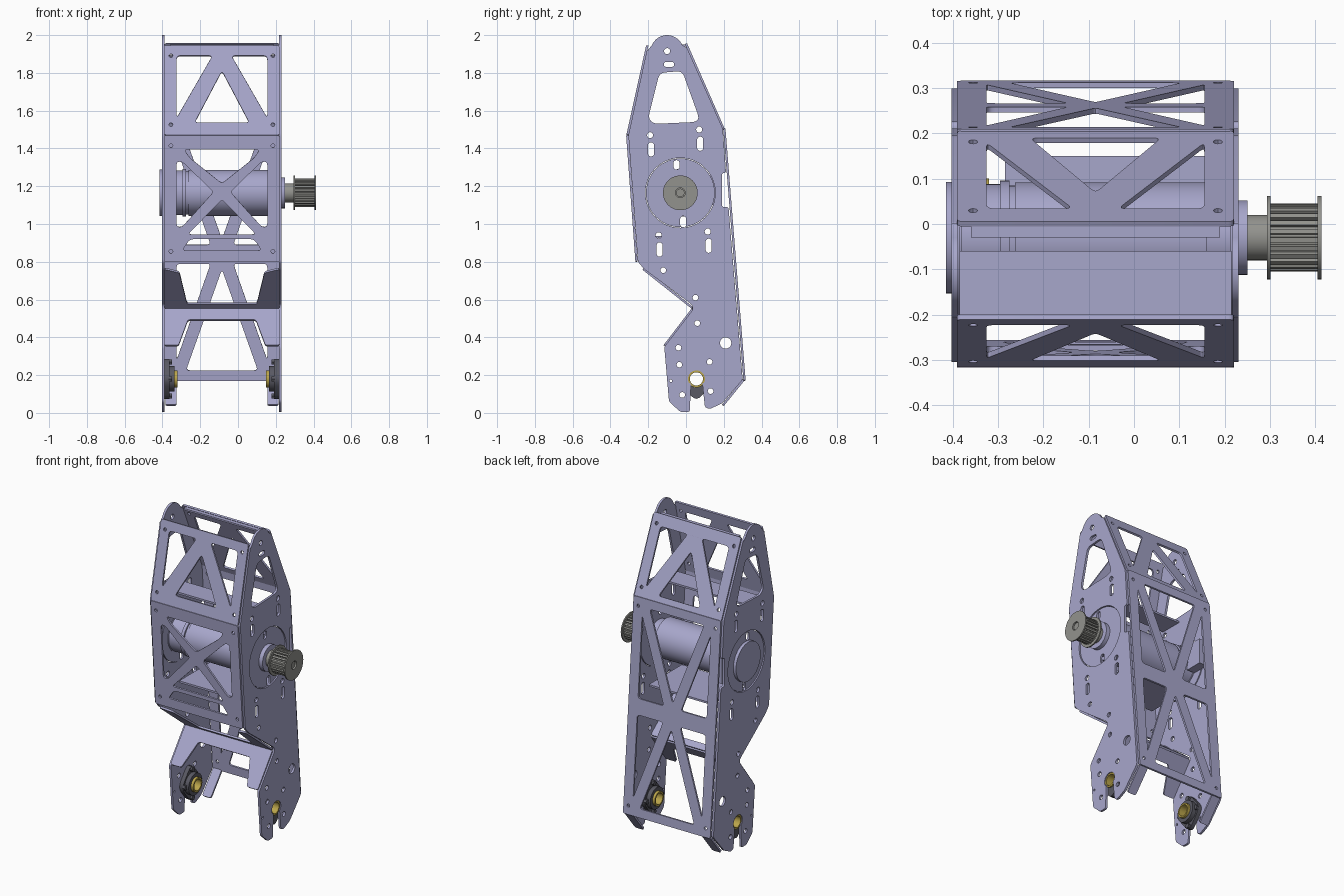
import bpy, math
from mathutils import Matrix, Vector

cube = bpy.data.objects.get("Cube")
if cube:
    bpy.data.objects.remove(cube, do_unlink=True)


def material(name, rgb, metallic=0.0):
    m = bpy.data.materials.new(name)
    m.use_nodes = True
    m.diffuse_color = (*rgb, 1)
    m.node_tree.nodes["Principled BSDF"].inputs["Base Color"].default_value = (*rgb, 1)
    return m


LILAC = material("lilac metal", (0.39, 0.385, 0.60))
GREY = material("warm grey steel", (0.29, 0.29, 0.27))
DARK = material("dark bearing grey", (0.10, 0.10, 0.125))
GOLD = material("brass", (0.50, 0.38, 0.07))

CX = -0.085                                  # middle of the frame in x
AXIS = (-0.03, 1.165)                        # motor axis (y, z)
BORE = (0.055, 0.18)                         # lower bearing axis (y, z)


def circle(c, r, n=24):
    return [(c[0] + r * math.cos(2 * math.pi * i / n),
             c[1] + r * math.sin(2 * math.pi * i / n)) for i in range(n)]


def slot(c, w, h):
    r = min(w, h) / 2
    x, y = w / 2 - r, h / 2 - r
    pts = []
    for i in range(24):
        a = 2 * math.pi * (i + 0.5) / 24
        pts.append((c[0] + math.copysign(x, math.cos(a)) + r * math.cos(a),
                    c[1] + math.copysign(y, math.sin(a)) + r * math.sin(a)))
    return pts


def rounded(pts, r=0.015):
    """Round every corner of a polygon."""
    out = []
    for i, p in enumerate(pts):
        p, a, b = Vector(p), Vector(pts[i - 1]), Vector(pts[(i + 1) % len(pts)])
        s = p + (a - p).normalized() * min(r, (a - p).length * 0.45)
        e = p + (b - p).normalized() * min(r, (b - p).length * 0.45)
        for k in range(5):
            t = k / 4
            out.append(tuple(s * (1 - t) ** 2 + p * 2 * t * (1 - t) + e * t * t))
    return out


def sheet(name, outline, holes, thick, origin, u, v, mat):
    """Filled 2D profile with holes, extruded along u x v and placed in space."""
    cu = bpy.data.curves.new(name, "CURVE")
    cu.dimensions, cu.fill_mode, cu.extrude = "2D", "BOTH", thick / 2
    for loop in [outline] + list(holes):
        sp = cu.splines.new("POLY")
        sp.points.add(len(loop) - 1)
        for pt, (a, b) in zip(sp.points, loop):
            pt.co = (a, b, 0, 1)
        sp.use_cyclic_u = True
    tmp = bpy.data.objects.new(name + "_profile", cu)
    bpy.context.collection.objects.link(tmp)
    dg = bpy.context.evaluated_depsgraph_get()
    me = bpy.data.meshes.new_from_object(tmp.evaluated_get(dg))
    bpy.data.objects.remove(tmp, do_unlink=True)
    u, v = Vector(u), Vector(v)
    m = Matrix((u, v, u.cross(v))).transposed().to_4x4()
    m.translation = origin
    me.transform(m)
    me.materials.clear()
    me.materials.append(mat)
    ob = bpy.data.objects.new(name, me)
    bpy.context.collection.objects.link(ob)
    bpy.ops.object.select_all(action="DESELECT")
    ob.select_set(True)
    bpy.context.view_layer.objects.active = ob
    bpy.ops.object.shade_smooth_by_angle(angle=math.radians(32))
    return ob


def across(name, outline, holes, x0, x1, mat=LILAC):
    """Profile in (y, z), extruded from x0 to x1."""
    return sheet(name, outline, holes, x1 - x0, ((x0 + x1) / 2, 0, 0), (0, 1, 0), (0, 0, 1), mat)


def panel(name, low, high, holes=(), outline=None, rivets=True):
    """Sloping sheet between two (y, z) edges; profiles use (x from middle, z)."""
    d = Vector((0, high[0] - low[0], high[1] - low[1]))
    k = d.length / d.z
    z0, z1 = low[1], high[1]
    loops = [rounded(outline or [(-0.305, z0), (0.305, z0), (0.305, z1), (-0.305, z1)], 0.012)]
    loops += [rounded(h, 0.02) for h in holes]
    if rivets:
        loops += [circle((s * 0.27, z), 0.01, 12) for s in (-1, 1) for z in (z0 + 0.055, z1 - 0.055)]
    loops = [[(a, (b - z0) * k) for a, b in lp] for lp in loops]
    return sheet(name, loops[0], loops[1:], 0.012, (CX, *low), (1, 0, 0), d.normalized(), LILAC)


def both(poly):
    return [poly, [(-a, b) for a, b in poly]]


# Side plates with rounded crown, rear notch and open bearing slot
crown = [(-0.1 + 0.088 * math.cos(math.radians(a)), 1.912 + 0.088 * math.sin(math.radians(a)))
         for a in range(25, 160, 12)]
lower = [(-0.205, 1.93), (-0.305, 1.47), (-0.255, 0.80), (-0.22, 0.76), (0.035, 0.57),
         (0.035, 0.545), (-0.115, 0.35), (-0.09, 0.06), (-0.03, 0.005), (0.02, 0.005),
         (0.026, 0.145)]
bore_arc = [(BORE[0] + 0.045 * math.cos(math.radians(a)), BORE[1] + 0.045 * math.sin(math.radians(a)))
            for a in range(210, -31, -20)]
rear = [(0.088, 0.145), (0.10, 0.03), (0.125, 0.02), (0.19, 0.05), (0.30, 0.175), (0.225, 1.09),
        (0.19, 1.09), (0.19, 1.27), (0.212, 1.27), (0.195, 1.505), (0.0, 1.945)]
plate_outline = crown + rounded(lower, 0.012) + bore_arc + rounded(rear, 0.012)
window = [(-0.14, 1.80), (-0.02, 1.81), (0.07, 1.56), (0.05, 1.54), (-0.17, 1.53), (-0.20, 1.56)]
plate_holes = [rounded(window, 0.03), circle((-0.1, 1.915), 0.016), slot((-0.09, 1.845), 0.055, 0.026),
               circle(AXIS, 0.185, 48), circle((0.21, 0.37), 0.03)]
for c in ((-0.185, 1.42), (0.075, 1.45), (-0.14, 0.89), (0.12, 0.91)):
    plate_holes += [slot((c[0], c[1] - 0.025), 0.032, 0.075), circle((c[0] - 0.005, c[1] + 0.05), 0.016)]
for c in ((-0.12, 0.755), (0.05, 0.61), (0.06, 0.475), (-0.04, 0.345), (-0.035, 0.255),
          (0.125, 0.27), (-0.02, 0.095), (0.13, 0.115), (-0.08, 0.17)):
    plate_holes.append(circle(c, 0.015 if c[0] > -0.07 or c[1] > 0.3 else 0.007, 14))
mount_holes = [slot((-0.05, 1.313), 0.032, 0.05), slot((-0.015, 1.012), 0.032, 0.06)]
for side, a, b, m0, m1 in (("right", -0.402, -0.388, -0.396, -0.384), ("left", 0.216, 0.23, 0.212, 0.224)):
    across(side + "_side_plate", plate_outline, plate_holes, a, b)
    across(side + "_motor_mount", circle(AXIS, 0.182, 48), mount_holes, m0, m1)

# Truss panels closing the front and the back
truss = both([(-0.24, 1.89), (-0.05, 1.89), (-0.24, 1.56)]) + [[(0, 1.81), (0.145, 1.535), (-0.145, 1.535)]]
panel("front_upper_panel", (-0.31, 1.47), (-0.205, 1.945), truss)
panel("back_upper_panel", (0.20, 1.50), (0.0, 1.955), truss)
panel("front_middle_panel", (-0.262, 0.80), (-0.311, 1.47),
      both([(-0.24, 1.33), (-0.21, 1.33), (-0.045, 1.17), (-0.21, 0.985), (-0.24, 0.985)])
      + [[(-0.20, 1.395), (0.20, 1.395), (0.17, 1.35), (0, 1.215), (-0.17, 1.35)],
         [(-0.18, 0.945), (0.18, 0.945), (0, 1.13)],
         [(-0.21, 0.86), (0.21, 0.86), (0.17, 0.92), (-0.17, 0.92)]])
panel("back_lower_panel", (0.31, 0.17), (0.203, 1.505),
      both([(0.24, 0.79), (0.06, 0.79), (0.24, 0.28)]) + both([(0.24, 0.89), (0.06, 0.89), (0.24, 1.40)])
      + [[(0, 0.76), (0.19, 0.225), (-0.19, 0.225)], [(0, 0.92), (0.19, 1.45), (-0.19, 1.45)]])

# Bent braces at the waist
panel("waist_upper_brace", (0.035, 0.555), (-0.23, 0.765), rivets=False, outline=[
    (-0.305, 0.555), (0.305, 0.555), (0.305, 0.765), (0.225, 0.745), (0.185, 0.58),
    (-0.185, 0.58), (-0.225, 0.745), (-0.305, 0.765)])
panel("waist_lower_brace", (-0.118, 0.35), (0.035, 0.55), rivets=False, outline=[
    (-0.305, 0.355), (-0.23, 0.355), (-0.18, 0.49), (0.18, 0.49), (0.23, 0.355),
    (0.305, 0.355), (0.305, 0.55), (-0.305, 0.55)])
for s, side in ((-1, "right"), (1, "left")):
    a, b = sorted((s * 0.24, s * 0.3))
    panel(side + "_foot_flange", (0.195, 0.04), (0.305, 0.175), rivets=False,
          outline=[(a, 0.04), (b, 0.04), (b, 0.175), (a, 0.175)])


def box(name, x, y, z, mat=LILAC):
    across(name, [(y[0], z[0]), (y[1], z[0]), (y[1], z[1]), (y[0], z[1])], [], x[0], x[1], mat)


# Inner shelves and motor terminal box
box("upper_shelf", (-0.385, 0.215), (-0.20, -0.06), (1.495, 1.507))
box("lower_shelf", (-0.285, 0.155), (-0.18, 0.15), (0.925, 0.937))
box("top_back_lip", (-0.36, 0.19), (-0.03, 0.0), (1.94, 1.95))
box("terminal_box", (-0.385, -0.33), (0.08, 0.19), (1.10, 1.26))

# Motor: stepped cylinders along x
for name, r, x0, x1, mat in (
        ("motor_rear_cap", 0.123, -0.415, -0.38, LILAC), ("motor_rear_body", 0.118, -0.38, -0.295, LILAC),
        ("motor_collar", 0.126, -0.295, -0.275, LILAC), ("motor_groove", 0.115, -0.275, -0.262, LILAC),
        ("motor_body", 0.122, -0.262, 0.16, LILAC), ("motor_nose", 0.10, 0.16, 0.215, LILAC),
        ("motor_flange", 0.082, 0.215, 0.25, LILAC), ("motor_shaft", 0.022, 0.25, 0.405, GREY),
        ("pulley_hub", 0.05, 0.25, 0.294, GREY)):
    across(name, circle(AXIS, r, 48), [], x0, x1, mat)

# Toothed pulley
teeth = []
for i in range(24):
    for f, r in ((0, 0.075), (0.55, 0.075), (0.6, 0.064), (0.95, 0.064)):
        t = 2 * math.pi * (i + f) / 24
        teeth.append((AXIS[0] + r * math.cos(t), AXIS[1] + r * math.sin(t)))
bore = [circle(AXIS, 0.026)]
across("pulley_teeth", teeth, bore, 0.30, 0.408, GREY)
across("pulley_inner_flange", circle(AXIS, 0.092, 48), bore, 0.293, 0.301, GREY)
across("pulley_outer_flange", circle(AXIS, 0.092, 48), bore, 0.405, 0.413, GREY)

# Flanged bearings inside both feet
for side, wall, s in (("right", -0.388, 1), ("left", 0.216, -1)):
    def ring(name, outline, holes, d0, d1, mat):
        x0, x1 = sorted((wall + s * d0, wall + s * d1))
        across(side + "_" + name, outline, holes, x0, x1, mat)
    by, bz = BORE
    diamond = [(by, bz - 0.125), (by + 0.10, bz), (by, bz + 0.125), (by - 0.10, bz)]
    ring("bearing_flange", rounded(diamond, 0.05), [circle(BORE, 0.046)], 0.0, 0.025, DARK)
    ring("bearing_housing", circle(BORE, 0.068, 32), [circle(BORE, 0.046)], 0.02, 0.052, DARK)
    ring("bearing_bush", circle(BORE, 0.0455, 32), [circle(BORE, 0.035)], -0.008, 0.068, GOLD)
    for i, (dy, dz) in enumerate(((0, -0.09), (0.072, 0), (0, 0.09), (-0.072, 0))):
        ring("bearing_bolt_%d" % (i + 1), circle((by + dy, bz + dz), 0.016, 6), [], 0.02, 0.038, DARK)
